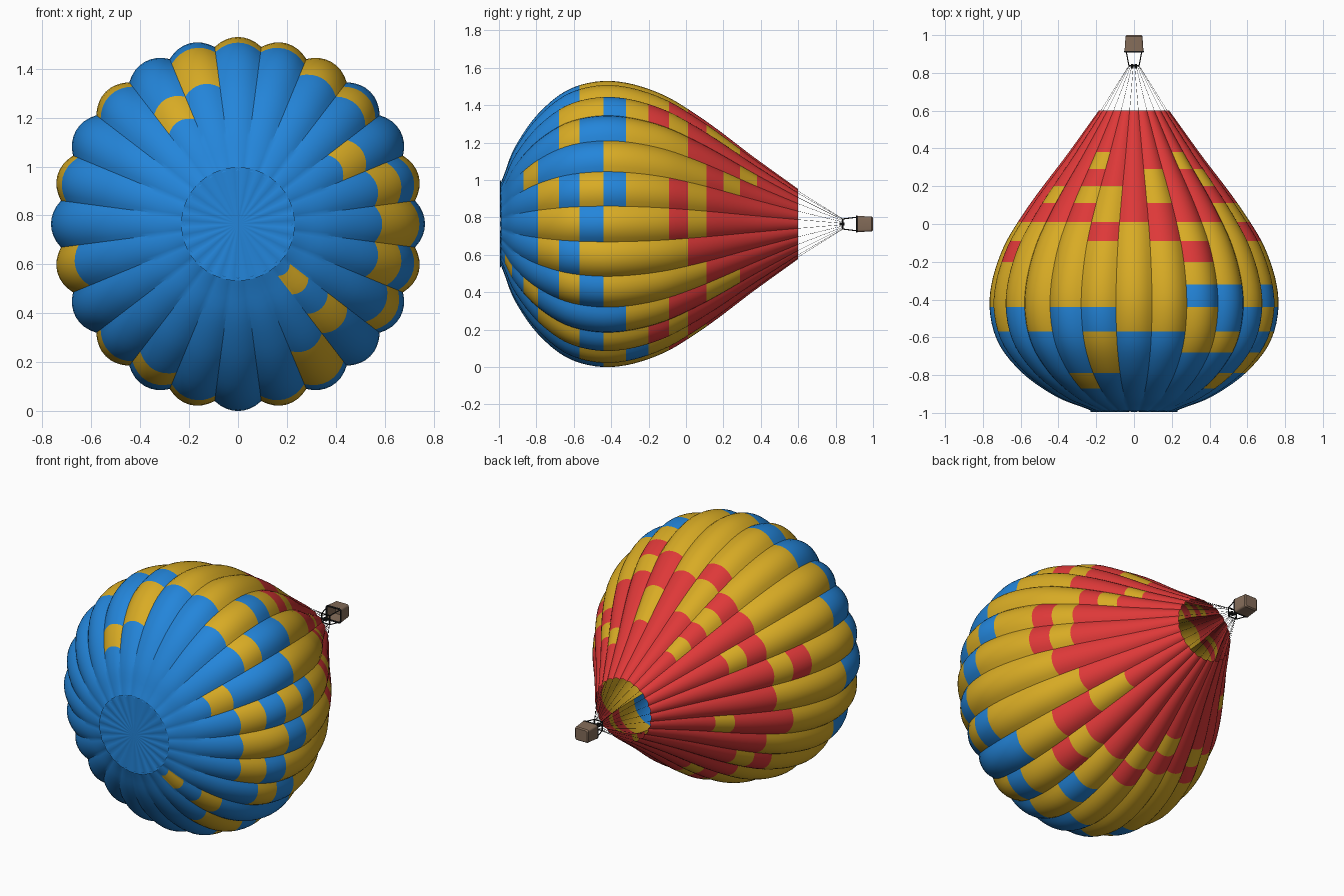
import bpy, bmesh, math
from mathutils import Vector

if "Cube" in bpy.data.objects:
    bpy.data.objects.remove(bpy.data.objects["Cube"])

CZ = 0.765          # height of the balloon axis (runs along y)
GORES, SUB, STEP = 24, 8, 3


def mat(name, rgb):
    m = bpy.data.materials.new(name)
    m.diffuse_color = (*rgb, 1)
    m.use_nodes = True
    m.node_tree.nodes["Principled BSDF"].inputs["Base Color"].default_value = m.diffuse_color
    return m


BLUE = mat("blue cloth", (0.017, 0.235, 0.70))
YELLOW = mat("yellow cloth", (0.69, 0.41, 0.018))
RED = mat("red cloth", (0.73, 0.04, 0.04))
BROWN = mat("wicker brown", (0.23, 0.15, 0.10))
DARK = mat("dark metal", (0.015, 0.015, 0.015))


def finish(name, bm, mats, angle=None):
    me = bpy.data.meshes.new(name)
    bm.to_mesh(me)
    bm.free()
    for m in mats:
        me.materials.append(m)
    ob = bpy.data.objects.new(name, me)
    bpy.context.collection.objects.link(ob)
    if angle:
        bpy.ops.object.select_all(action='DESELECT')
        ob.select_set(True)
        bpy.context.view_layer.objects.active = ob
        bpy.ops.object.shade_smooth_by_angle(angle=math.radians(angle))
    return ob


def polar(r, a, y):
    return Vector((r * math.sin(a), y, CZ + r * math.cos(a)))


def rod(bm, a, b, rad, sides=6):
    d = b - a
    res = bmesh.ops.create_cone(bm, segments=sides, radius1=rad, radius2=rad,
                                depth=d.length, cap_ends=True)
    q = Vector((0, 0, 1)).rotation_difference(d)
    for v in res["verts"]:
        v.co = q @ v.co + (a + b) / 2


# Envelope profile: (y, radius) at every panel row boundary, crown to mouth
PROFILE = [(-.99, .22), (-.967, .28), (-.93, .38), (-.87, .485), (-.79, .59),
           (-.68, .688), (-.57, .742), (-.44, .765), (-.32, .755), (-.20, .722),
           (-.09, .675), (.01, .615), (.11, .548), (.20, .482), (.29, .413),
           (.38, .345), (.60, .187)]

# Per gore, clockwise from the top: last blue row and first red row
LAST_BLUE = [5, 5, 4, 7, 6, 7, 6, 5, 6, 7, 6, 5, 6, 5, 6, 5, 6, 4, 6, 5, 6, 5, 6, 6]
FIRST_RED = [11, 10, 11, 11, 12, 12, 12, 11, 12, 10, 11, 11,
             12, 11, 11, 12, 11, 10, 11, 11, 11, 11, 11, 13]
# Rows whose panel is swapped with the neighbouring colour, by gore
SWAPS = {1: (12, 13), 2: (7, 9), 3: (5, 14), 4: (3, 13), 5: (4, 6, 10), 6: (4, 5, 10),
         7: (4,), 8: (5,), 9: (1, 3, 12, 13), 10: (4, 5, 9), 11: (8,), 12: (10,),
         13: (12,), 14: (5,), 15: (10,), 17: (13,), 19: (9,), 20: (12,),
         22: (3, 12, 14), 23: (4, 5, 10)}


def panel_colour(gore, row):
    base = 0 if row <= LAST_BLUE[gore] else 2 if row >= FIRST_RED[gore] else 1
    if row in SWAPS.get(gore, ()):
        return 1 if base != 1 else 0 if row <= 8 else 2
    return base


def spline(i, t):
    p = [Vector(PROFILE[min(max(i + k, 0), len(PROFILE) - 1)]) for k in (-1, 0, 1, 2)]
    return 0.5 * (2 * p[1] + (p[2] - p[0]) * t + (2 * p[0] - 5 * p[1] + 4 * p[2] - p[3]) * t * t
                  + (3 * p[1] - p[0] - 3 * p[2] + p[3]) * t ** 3)


# Envelope of bulging gores
bm = bmesh.new()
rows = len(PROFILE) - 1
N = GORES * SUB
rings = []
for j in range(rows * STEP + 1):
    y, r = spline(min(j // STEP, rows - 1), 1.0 if j == rows * STEP else (j % STEP) / STEP)
    ring = []
    for c in range(N):
        u = (c % SUB) / SUB * 2 - 1
        a = (c / SUB - 0.5) * 2 * math.pi / GORES
        ring.append(bm.verts.new(polar(r * (1 - 0.045 * u * u), a, y)))
    rings.append(ring)
for j in range(rows * STEP):
    for c in range(N):
        d = (c + 1) % N
        f = bm.faces.new((rings[j][c], rings[j][d], rings[j + 1][d], rings[j + 1][c]))
        f.material_index = panel_colour(c // SUB, j // STEP)
finish("envelope", bm, [BLUE, YELLOW, RED], 30)

# Crown vent cap: shallow disc with radial pleats
bm = bmesh.new()
M = 96
cap = []
for r in (0.232, 0.15, 0.07):
    cap.append([bm.verts.new(polar(r, 2 * math.pi * i / M,
                -0.994 + (0.006 if i % 4 == 0 else 0.003 if i % 2 else 0) * r / 0.232))
                for i in range(M)])
tip = bm.verts.new((0, -0.994, CZ))
for i in range(M):
    k = (i + 1) % M
    for a, b in zip(cap, cap[1:]):
        bm.faces.new((b[i], b[k], a[k], a[i]))
    bm.faces.new((tip, cap[-1][k], cap[-1][i]))
bmesh.ops.recalc_face_normals(bm, faces=bm.faces)
if sum(f.normal.y for f in bm.faces) > 0:
    bmesh.ops.reverse_faces(bm, faces=bm.faces)
finish("crown_vent", bm, [BLUE], 40)

# Rigging cables from the mouth to the burner frame
bm = bmesh.new()
for k in range(GORES):
    a = (k + 0.5) * 2 * math.pi / GORES
    rod(bm, polar(0.178, a, 0.6), polar(0.03, a, 0.835), 0.0009, 3)
finish("rigging_cables", bm, [DARK])

# Burner frame, posts and twin burners
BX, BZ = 0.027, 0.027
corners = [(-BX, -BZ), (BX, -BZ), (BX, BZ), (-BX, BZ)]
bm = bmesh.new()
for i, (x, z) in enumerate(corners):
    x2, z2 = corners[(i + 1) % 4]
    rod(bm, Vector((x, 0.838, CZ + z)), Vector((x2, 0.838, CZ + z2)), 0.0035)
    rod(bm, Vector((x, 0.838, CZ + z)), Vector((x * 1.6, 0.925, CZ + z * 1.4)), 0.003)
for x in (-0.01, 0.01):
    rod(bm, Vector((x, 0.822, CZ)), Vector((x, 0.848, CZ)), 0.007, 10)
rod(bm, Vector((-BX, 0.84, CZ)), Vector((BX, 0.84, CZ)), 0.0025)
finish("burner_frame", bm, [DARK])


# Basket: open rounded tub with its floor at y = 1
def rounded(hx, hz, rad, y):
    pts = []
    for q, (sx, sz) in enumerate([(1, 1), (-1, 1), (-1, -1), (1, -1)]):
        for s in range(5):
            a = (q + s / 4) * math.pi / 2
            pts.append((sx * (hx - rad) + rad * math.cos(a), y,
                        CZ + sz * (hz - rad) + rad * math.sin(a)))
    return pts


def loft(bm, sections):
    loops = [[bm.verts.new(p) for p in s] for s in sections]
    n = len(loops[0])
    for a, b in zip(loops, loops[1:]):
        for i in range(n):
            k = (i + 1) % n
            bm.faces.new((a[i], a[k], b[k], b[i]))
    bm.faces.new(loops[0])
    bm.faces.new(loops[-1])
    bmesh.ops.recalc_face_normals(bm, faces=bm.faces)


bm = bmesh.new()
loft(bm, [rounded(.038, .034, .010, 1.0), rounded(.045, .040, .012, .993),
          rounded(.050, .043, .012, .915), rounded(.044, .037, .009, .915),
          rounded(.040, .034, .009, .988)])
finish("basket", bm, [BROWN], 35)

# Padded basket rim
bm = bmesh.new()
rim = [Vector(p) for p in rounded(.048, .041, .012, .913)]
for a, b in zip(rim, rim[1:] + rim[:1]):
    rod(bm, a, b, 0.005)
finish("basket_rim", bm, [DARK], 40)
